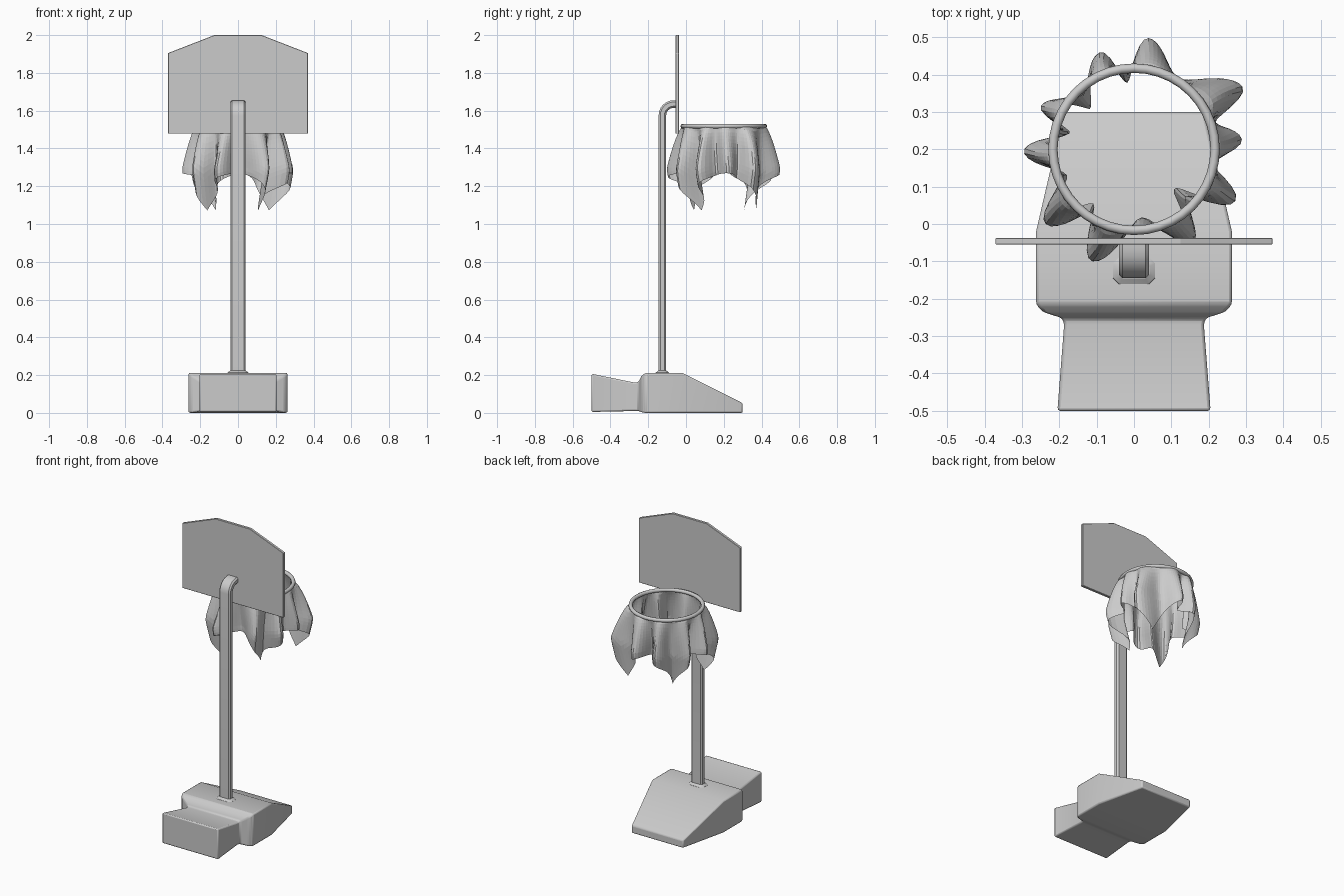
import bpy, bmesh, math
from math import sin, cos, pi

if "Cube" in bpy.data.objects:
    bpy.data.objects.remove(bpy.data.objects["Cube"])


def loft(name, rings, closed_path=False, caps=True):
    """Skin a list of equally long vertex rings."""
    bm = bmesh.new()
    rows = [[bm.verts.new(p) for p in ring] for ring in rings]
    n = len(rows[0])
    for a, b in zip(rows, rows[1:]):
        for i in range(n):
            j = (i + 1) % n
            bm.faces.new((a[i], a[j], b[j], b[i]))
    if caps:
        bm.faces.new(rows[0])
        bm.faces.new(rows[-1])
    bmesh.ops.recalc_face_normals(bm, faces=bm.faces)
    me = bpy.data.meshes.new(name)
    bm.to_mesh(me)
    bm.free()
    ob = bpy.data.objects.new(name, me)
    bpy.context.collection.objects.link(ob)
    return ob


def bevel(ob, width, segments=2):
    m = ob.modifiers.new("bevel", 'BEVEL')
    m.width, m.segments = width, segments
    m.limit_method, m.angle_limit = 'ANGLE', math.radians(28)


def smooth(ob, angle=30):
    bpy.ops.object.select_all(action='DESELECT')
    ob.select_set(True)
    bpy.context.view_layer.objects.active = ob
    bpy.ops.object.shade_smooth_by_angle(angle=math.radians(angle))


def oct_section(w, d, c):
    """Chamfered rectangle, half sizes w and d."""
    return [(w, -d + c), (w, d - c), (w - c, d), (-w + c, d),
            (-w, d - c), (-w, -d + c), (-w + c, -d), (w - c, -d)]


# Base: weighted foot, lofted along y (y, half width, bottom, top)
stations = [(-.5, .205, .005, .207), (-.27, .187, .01, .16), (-.252, .192, .01, .163),
            (-.235, .245, .004, .195), (-.215, .262, 0, .212),
            (-.02, .262, 0, .212), (.3, .188, 0, .052)]
base = loft("base", [[(-w, y, b), (w, y, b), (w, y, t), (-w, y, t)]
                     for y, w, b, t in stations])
bevel(base, .008)
smooth(base)

# Collar where the pole enters the base
collar = loft("pole_collar",
              [[(x, y - .125, z) for x, y in oct_section(.04 + e, .02 + e, .01 + e * .4)]
               for z, e in ((.2, .018), (.213, .016), (.224, .001))])
smooth(collar)

# Pole: chamfered section swept up and bent forward to the board
path = [(-.125, .2, 0), (-.125, 1.575, 0)]
path += [(-.065 - .06 * cos(a), 1.575 + .06 * sin(a), a)
         for a in [pi / 2 * k / 6 for k in range(1, 7)]]
path.append((-.05, 1.635, pi / 2))
pole = loft("pole", [[(x, y + d * cos(a), z - d * sin(a))
                      for x, d in oct_section(.04, .02, .009)] for y, z, a in path])
smooth(pole)

# Backboard with clipped top corners
outline = [(-.37, 1.478), (.37, 1.478), (.37, 1.905), (.125, 2), (-.125, 2), (-.37, 1.905)]
board = loft("backboard", [[(x, y, z) for x, z in outline] for y in (-.055, -.037)])
bevel(board, .002, 1)

# Rim
bpy.ops.mesh.primitive_torus_add(location=(0, .2, 1.518), major_radius=.217,
                                 minor_radius=.0125, major_segments=40, minor_segments=8)
rim = bpy.context.object
rim.name = "rim"
smooth(rim, 50)

# Net: square cloth hanging from the rim in irregular folds (angle, radius)
folds = [(2, .29), (18, .23), (32, .335), (58, .225), (80, .30), (98, .18), (112, .275),
         (132, .20), (153, .275), (167, .18), (184, .295), (200, .20), (217, .31),
         (236, .205), (252, .32), (275, .185), (301, .295), (320, .185), (335, .305),
         (349, .215), (362, .29)]


def fold_radius(deg):
    d = (deg - 2) % 360 + 2
    for (a0, r0), (a1, r1) in zip(folds, folds[1:]):
        if a0 <= d <= a1:
            u = .5 - .5 * cos(pi * (d - a0) / (a1 - a0))
            return r0 + (r1 - r0) * u
    return .25


N, ROWS = 144, 14
net_rings = []
for k in range(ROWS + 1):
    ring = []
    for i in range(N):
        a = 2 * pi * i / N
        length = .475 / max(abs(cos(a)), abs(sin(a))) - .222
        drop = length * k / ROWS
        t = min(drop / .22, 1)
        r = .218 + (fold_radius(math.degrees(a)) - .218) * t ** .65
        r -= .22 * max(drop - .25, 0)
        sway = a + .05 * t * sin(5 * a + 6 * drop)
        ring.append((r * cos(sway), .2 + r * sin(sway), 1.522 - drop))
    net_rings.append(ring)
net = loft("net", net_rings, caps=False)
